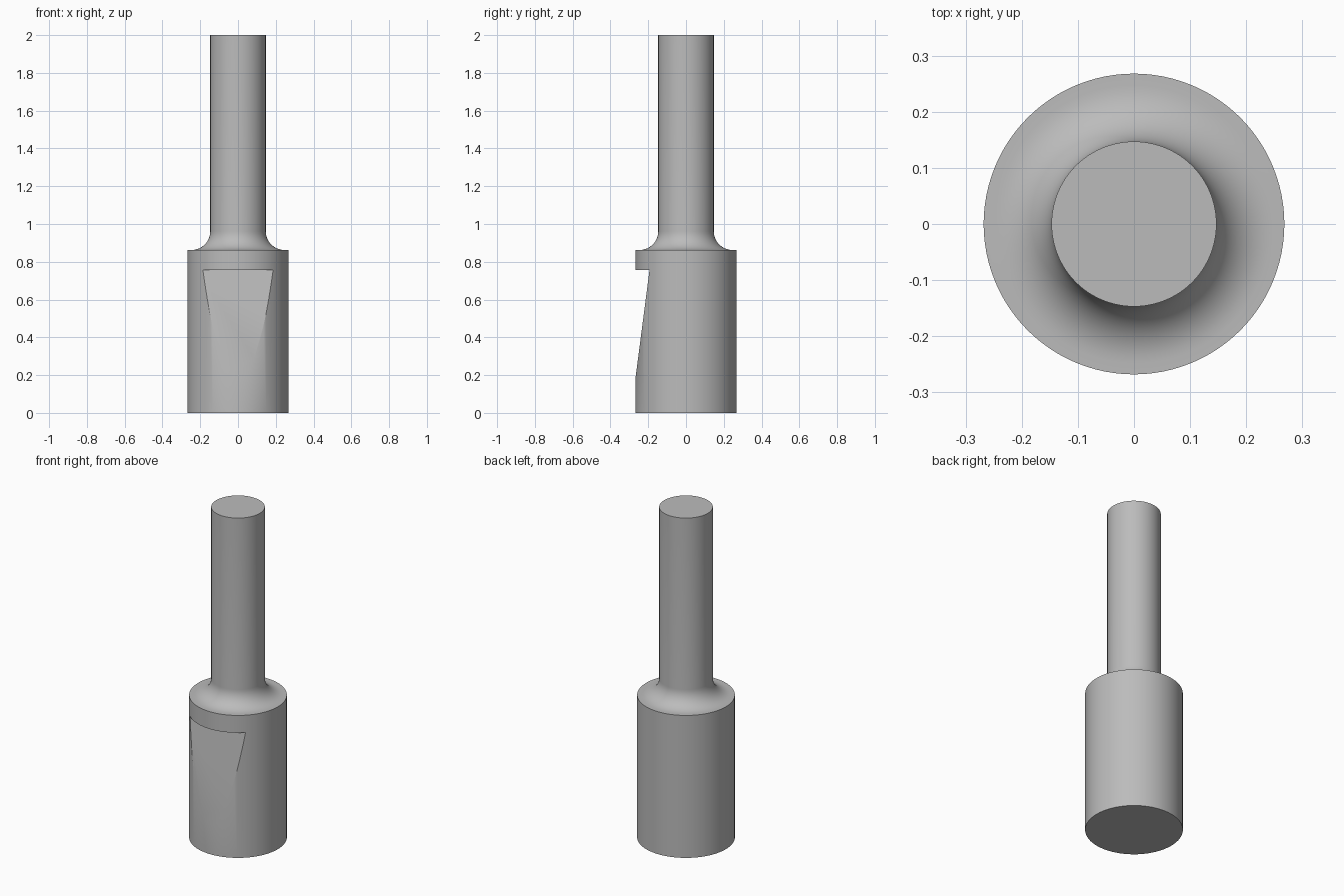
import bpy, bmesh, math
from mathutils import Vector

if "Cube" in bpy.data.objects:
    bpy.data.objects.remove(bpy.data.objects["Cube"], do_unlink=True)

BODY_R, SHANK_R, SHOULDER_Z, FILLET = 0.268, 0.147, 0.862, 0.1

# Plain grey metal
grey = bpy.data.materials.new("grey_metal")
grey.use_nodes = True
colour = (0.5, 0.5, 0.5, 1)
grey.diffuse_color = colour
grey.node_tree.nodes["Principled BSDF"].inputs["Base Color"].default_value = colour


def make_object(name, bm):
    bmesh.ops.recalc_face_normals(bm, faces=bm.faces)
    mesh = bpy.data.meshes.new(name)
    bm.to_mesh(mesh)
    bm.free()
    mesh.materials.append(grey)
    obj = bpy.data.objects.new(name, mesh)
    bpy.context.collection.objects.link(obj)
    return obj


def lathe(name, profile, segments=96):
    """Turn a list of (radius, height) points; end rings become flat caps."""
    bm = bmesh.new()
    rings = []
    for r, z in profile:
        angles = [math.tau * i / segments for i in range(segments)]
        rings.append([bm.verts.new((r * math.cos(a), r * math.sin(a), z)) for a in angles])
    for low, high in zip(rings, rings[1:]):
        for i in range(segments):
            j = (i + 1) % segments
            bm.faces.new((low[i], low[j], high[j], high[i]))
    bm.faces.new(rings[0])
    bm.faces.new(rings[-1])
    return make_object(name, bm)


# Turned body with a concave fillet running up into the shank
profile = [(BODY_R, 0), (BODY_R, SHOULDER_Z)]
for i in range(13):
    a = math.pi / 2 * i / 12
    profile.append((SHANK_R + FILLET * (1 - math.sin(a)),
                    SHOULDER_Z + FILLET * (1 - math.cos(a))))
profile.append((SHANK_R, 2))
body = lathe("pin_body", profile)

# Sloping flat on the front, ending in a square step below the shoulder
bm = bmesh.new()
side = [(-0.193, 0.757), (-0.268, 0.18), (-0.294, -0.02), (-0.5, -0.02), (-0.5, 0.757)]
face = bm.faces.new([bm.verts.new((-0.4, y, z)) for y, z in side])
extruded = bmesh.ops.extrude_face_region(bm, geom=[face])["geom"]
bmesh.ops.translate(bm, vec=Vector((0.8, 0, 0)),
                    verts=[v for v in extruded if isinstance(v, bmesh.types.BMVert)])
cutter = make_object("flat_cutter", bm)
cutter.hide_render = True

cut = body.modifiers.new("front_flat", 'BOOLEAN')
cut.operation = 'DIFFERENCE'
cut.solver = 'EXACT'
cut.object = cutter

# Apply the cut, then smooth the round surfaces and keep the edges crisp
bpy.ops.object.select_all(action='DESELECT')
body.select_set(True)
bpy.context.view_layer.objects.active = body
bpy.ops.object.modifier_apply(modifier=cut.name)
bpy.data.objects.remove(cutter, do_unlink=True)
bpy.ops.object.shade_smooth_by_angle(angle=math.radians(30))
